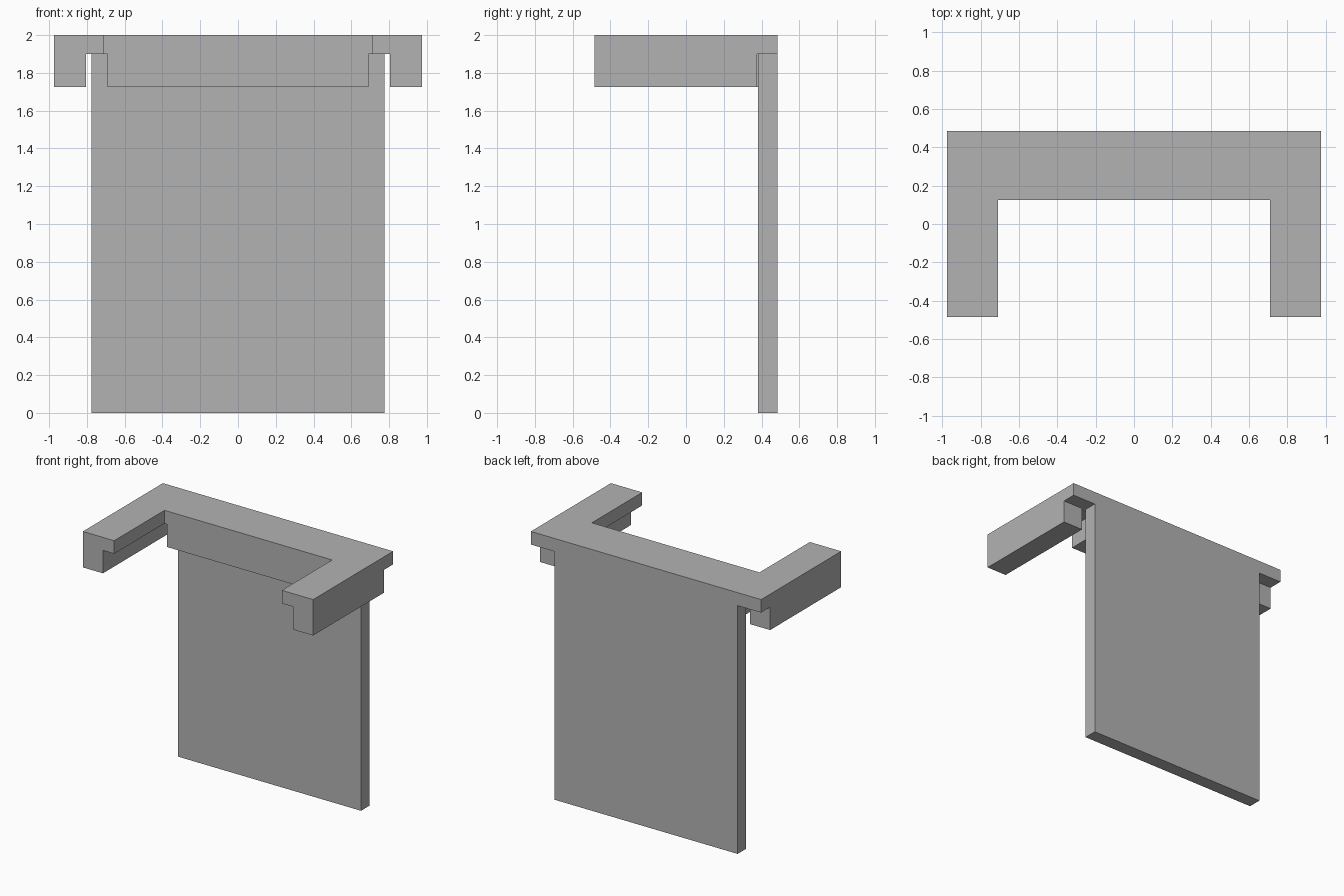
import bpy
import bmesh

cube = bpy.data.objects.get("Cube")
if cube:
    bpy.data.objects.remove(cube, do_unlink=True)

GREY = (0.45, 0.45, 0.45, 1.0)
grey = bpy.data.materials.new("plain grey")
grey.use_nodes = True
grey.diffuse_color = GREY
grey.node_tree.nodes["Principled BSDF"].inputs["Base Color"].default_value = GREY

# Shared levels and edges
HALF_W, BACK, FRONT = 0.975, 0.484, -0.484
INNER_X, INNER_Y = 0.71, 0.125
TOP, SLAB_BOTTOM, LIP_BOTTOM = 2.0, 1.9, 1.725
PANEL_FRONT = 0.38


def prism(name, outline, z0, z1):
    """Extrude a flat outline from z0 up to z1."""
    bm = bmesh.new()
    base = bm.faces.new([bm.verts.new((x, y, z0)) for x, y in outline])
    grown = bmesh.ops.extrude_face_region(bm, geom=[base])["geom"]
    top = [v for v in grown if isinstance(v, bmesh.types.BMVert)]
    bmesh.ops.translate(bm, verts=top, vec=(0, 0, z1 - z0))
    bmesh.ops.recalc_face_normals(bm, faces=bm.faces)
    mesh = bpy.data.meshes.new(name)
    bm.to_mesh(mesh)
    bm.free()
    mesh.materials.append(grey)
    obj = bpy.data.objects.new(name, mesh)
    bpy.context.collection.objects.link(obj)
    return obj


def box(name, x0, x1, y0, y1, z0, z1):
    return prism(name, [(x0, y0), (x1, y0), (x1, y1), (x0, y1)], z0, z1)


# U-shaped top slab, its outline mirrored from the left half
half = [(INNER_X, INNER_Y), (INNER_X, FRONT), (HALF_W, FRONT), (HALF_W, BACK)]
prism("top_slab", half + [(-x, y) for x, y in reversed(half)], SLAB_BOTTOM, TOP)

# Lips hanging under the outer edges of both arms
for side, sign in (("left", 1), ("right", -1)):
    x0, x1 = sorted((sign * 0.805, sign * HALF_W))
    box(side + "_arm_lip", x0, x1, FRONT, 0.375, LIP_BOTTOM, SLAB_BOTTOM)

# Block under the middle, flush with the slab's inner edge
box("middle_lip", -0.69, 0.69, INNER_Y, PANEL_FRONT, LIP_BOTTOM, SLAB_BOTTOM)

# Tall panel at the back
box("back_panel", -0.776, 0.776, PANEL_FRONT, BACK, 0, SLAB_BOTTOM)
